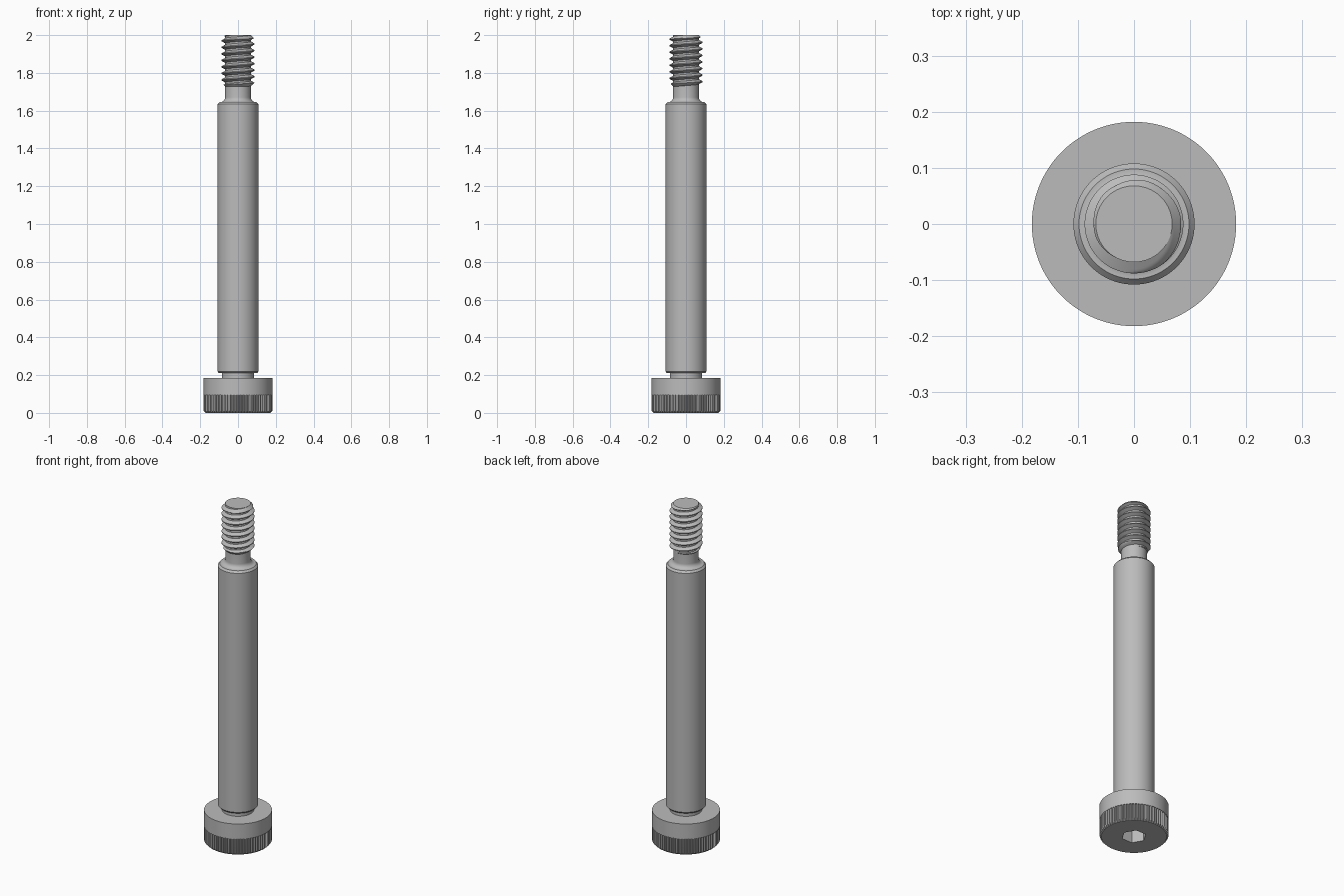
import bpy, bmesh
from math import sin, cos, tau, radians

if "Cube" in bpy.data.objects:
    bpy.data.objects.remove(bpy.data.objects["Cube"])

steel = bpy.data.materials.new("grey steel")
steel.use_nodes = True
steel.diffuse_color = (0.5, 0.5, 0.5, 1)
steel.node_tree.nodes["Principled BSDF"].inputs["Base Color"].default_value = (0.5, 0.5, 0.5, 1)


def finish(bm, name, angle=25):
    """Weld, orient and link a mesh, with sharp edges kept."""
    bmesh.ops.remove_doubles(bm, verts=bm.verts, dist=1e-5)
    bmesh.ops.recalc_face_normals(bm, faces=bm.faces)
    mesh = bpy.data.meshes.new(name)
    bm.to_mesh(mesh)
    bm.free()
    mesh.materials.append(steel)
    obj = bpy.data.objects.new(name, mesh)
    bpy.context.collection.objects.link(obj)
    bpy.ops.object.select_all(action='DESELECT')
    obj.select_set(True)
    bpy.context.view_layer.objects.active = obj
    bpy.ops.object.shade_smooth_by_angle(angle=radians(angle))
    return obj


def ring(bm, radii, z, start=0.0):
    n = len(radii)
    return [bm.verts.new((r * cos(start + tau * i / n), r * sin(start + tau * i / n), z))
            for i, r in enumerate(radii)]


def skin(bm, rings):
    for a, b in zip(rings, rings[1:]):
        n = len(a)
        for i in range(n):
            bm.faces.new((a[i], a[(i + 1) % n], b[(i + 1) % n], b[i]))


def lathe(name, profile, n=96):
    bm = bmesh.new()
    rings = [ring(bm, [r] * n, z) for r, z in profile]
    skin(bm, rings)
    bm.faces.new(rings[0])
    bm.faces.new(rings[-1])
    return finish(bm, name)


# Head: knurled lower band, plain upper band, hexagon socket underneath
TEETH, HEAD_R, GROOVE = 72, 0.182, 0.175
plain = [HEAD_R] * (TEETH * 4)
knurl = [HEAD_R, HEAD_R, GROOVE, GROOVE] * TEETH
bm = bmesh.new()
head = [ring(bm, [0.172] * len(plain), 0), ring(bm, knurl, 0.01),
        ring(bm, knurl, 0.095), ring(bm, plain, 0.095), ring(bm, plain, 0.185)]
skin(bm, head)
bm.faces.new(head[-1])
socket = [ring(bm, [0.066] * 6, z) for z in (0, 0.1)]
skin(bm, socket)
bm.faces.new(socket[-1])
bm.edges.index_update()
rim = [e for e in bm.edges if e.is_boundary]
bmesh.ops.triangle_fill(bm, edges=rim, use_beauty=True)
finish(bm, "head")

# Ground shoulder with undercut, chamfers and the filleted neck below the thread
NECK_R, FILLET = 0.068, 0.026
fillet = [(NECK_R + FILLET * (1 - sin(a)), 1.645 + FILLET * (1 - cos(a)))
          for a in (tau / 4 * k / 8 for k in range(9))]
lathe("shoulder", [(0.085, 0.18), (0.085, 0.21), (0.1, 0.21), (0.108, 0.219),
                   (0.108, 1.634), (0.098, 1.645)] + fillet + [(NECK_R, 1.735)])

# Screw thread: a helical grid trimmed by chamfers at both ends
LOW, TOP, PITCH, CREST = 1.728, 2.0, 0.0346, 0.088
SEGS, STEPS = 96, 16


def thread_radius(f):
    """Trapezoid tooth across one pitch, f from 0 to 1."""
    ramp = min(max((abs(f - 0.5) - 0.0625) / 0.3125, 0), 1)
    return CREST + (NECK_R - CREST) * ramp


bm = bmesh.new()
turns = int((TOP - LOW) / PITCH) + 3
columns = []
for i in range(SEGS + 1):
    a = tau * i / SEGS
    column = []
    for j in range(turns * STEPS + 1):
        z = LOW + PITCH * (j / STEPS + i / SEGS - 1)
        z = min(max(z, LOW), TOP)
        r = min(thread_radius(j % STEPS / STEPS), NECK_R + min(z - LOW, TOP - z))
        column.append(bm.verts.new((r * cos(a), r * sin(a), z)))
    columns.append(column)
for a, b in zip(columns, columns[1:]):
    for j in range(turns * STEPS):
        bm.faces.new((a[j], b[j], b[j + 1], a[j + 1]))
bmesh.ops.remove_doubles(bm, verts=bm.verts, dist=1e-5)
bmesh.ops.dissolve_degenerate(bm, edges=bm.edges, dist=1e-5)
for z in (LOW, TOP):
    bm.faces.new(ring(bm, [NECK_R] * SEGS, z))
finish(bm, "thread")
